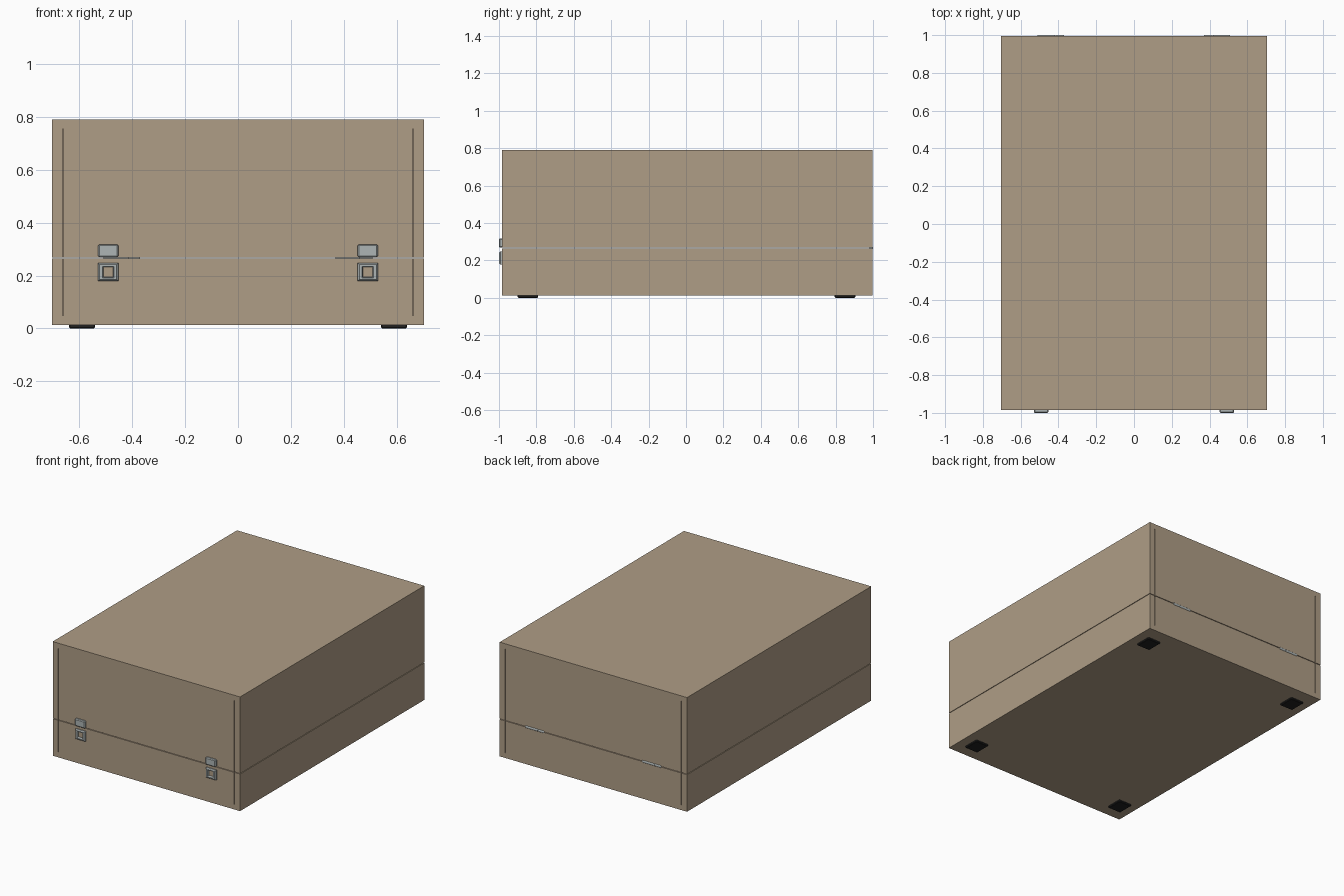
import bpy, bmesh, math
from mathutils import Matrix

if "Cube" in bpy.data.objects:
    bpy.data.objects.remove(bpy.data.objects["Cube"])


def material(name, rgb):
    m = bpy.data.materials.new(name)
    m.diffuse_color = (*rgb, 1)
    m.use_nodes = True
    m.node_tree.nodes["Principled BSDF"].inputs["Base Color"].default_value = m.diffuse_color
    return m


WOOD = material("wood", (0.43, 0.34, 0.24))
METAL = material("metal", (0.42, 0.46, 0.46))
RUBBER = material("rubber", (0.015, 0.015, 0.015))


def finish(bm, name, mat):
    bmesh.ops.recalc_face_normals(bm, faces=bm.faces)
    me = bpy.data.meshes.new(name)
    bm.to_mesh(me)
    bm.free()
    ob = bpy.data.objects.new(name, me)
    me.materials.append(mat)
    bpy.context.collection.objects.link(ob)
    return ob


def box(name, x, y, z, mat, bevel=0):
    """Box from (min, max) ranges along each axis."""
    bm = bmesh.new()
    bmesh.ops.create_cube(bm, size=1)
    for v in bm.verts:
        for i, (a, b) in enumerate((x, y, z)):
            v.co[i] = a if v.co[i] < 0 else b
    ob = finish(bm, name, mat)
    if bevel:
        mod = ob.modifiers.new("bevel", 'BEVEL')
        mod.width, mod.segments = bevel, 1
    return ob


def mirrored(s, a, b):
    return tuple(sorted((s * a, s * b)))


W, Y0, Y1 = 0.705, -0.985, 0.996    # half width, front and back of the case
T, GAP = 0.04, 0.004                # board thickness, groove width


def half_case(name, z0, z1, plate_z):
    """Five boards: a full plate, two sides, front and back, open at the seam."""
    box(name + "_plate", (-W, W), (Y0, Y1), plate_z, WOOD)
    for s, side in ((-1, "left"), (1, "right")):
        box(f"{name}_{side}_side", mirrored(s, W - T, W), (Y0, Y1), (z0, z1), WOOD)
    xin = W - T - GAP
    box(name + "_front", (-xin, xin), (Y0, Y0 + T), (z0, z1), WOOD)
    box(name + "_back", (-xin, xin), (Y1 - T, Y1), (z0, z1), WOOD)
    # inner corner strips close the grooves
    for s in (-1, 1):
        for y in ((Y0 + 0.008, Y0 + T), (Y1 - T, Y1 - 0.008)):
            box(name + "_corner_strip", mirrored(s, xin, W - T), y, (z0, z1), WOOD)


half_case("base", 0.048, 0.265, (0.013, 0.048))
half_case("lid", 0.269, 0.755, (0.755, 0.79))


def frame(name, cx, cz, mat):
    """Square latch frame: nested rings of half sizes and depths, open in the middle."""
    rings = [(0.0385, 0.034, Y0 + 0.001), (0.0385, 0.034, -0.993),
             (0.032, 0.028, -1.0), (0.022, 0.022, -1.0),
             (0.0185, 0.0185, -0.993), (0.0185, 0.0185, Y0 + 0.001)]
    bm = bmesh.new()
    loops = [[bm.verts.new((cx + sx * w, y, cz + sz * h))
              for sx, sz in ((-1, -1), (1, -1), (1, 1), (-1, 1))] for w, h, y in rings]
    for a, b in zip(loops, loops[1:] + loops[:1]):
        for i in range(4):
            j = (i + 1) % 4
            bm.faces.new((a[i], a[j], b[j], b[i]))
    return finish(bm, name, mat)


def knuckle(name, x0, x1, y, z, r):
    bm = bmesh.new()
    bmesh.ops.create_cone(bm, cap_ends=True, segments=16, radius1=r, radius2=r,
                          depth=x1 - x0,
                          matrix=Matrix.Translation(((x0 + x1) / 2, y, z))
                          @ Matrix.Rotation(math.pi / 2, 4, 'Y'))
    for f in bm.faces:
        f.smooth = len(f.verts) == 4
    return finish(bm, name, METAL)


for s in (-1, 1):
    # front latches: frame on the base, catch on the lid
    frame("latch_frame", s * 0.4915, 0.213, METAL)
    box("latch_catch", mirrored(s, 0.453, 0.53), (-1.0, Y0 + 0.01), (0.269, 0.318), METAL, 0.005)
    # back hinges with three knuckles each
    for i in range(3):
        x0 = s * 0.44 - 0.07 + i * 0.047
        knuckle("hinge_knuckle", x0, x0 + 0.0455, 0.99, 0.267, 0.01)
    # rubber feet
    for y in ((-0.9, -0.79), (0.795, 0.905)):
        box("foot", mirrored(s, 0.542, 0.64), y, (0, 0.016), RUBBER, 0.004)
